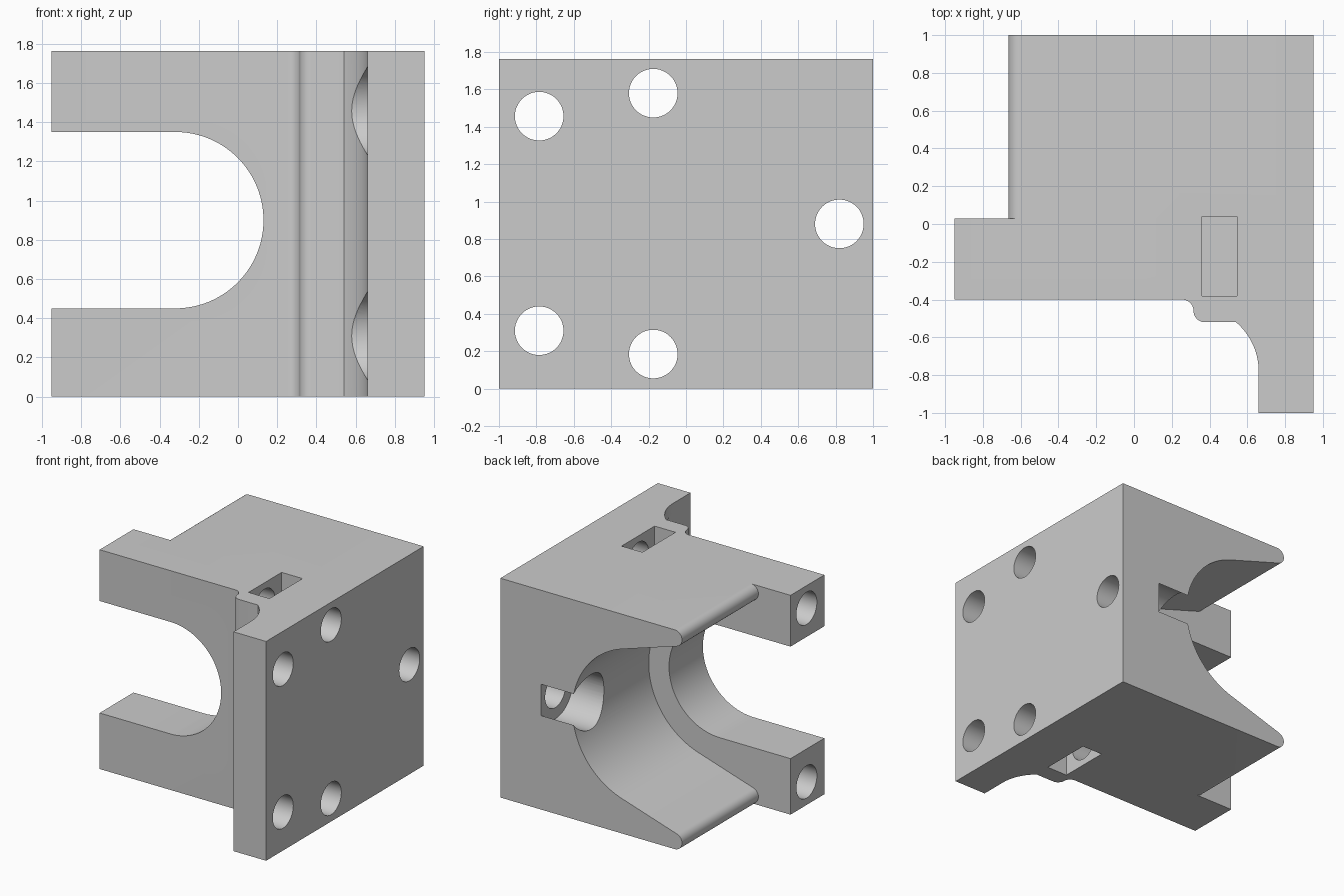
import bpy, bmesh
from math import sin, cos, radians
from mathutils import Vector

if "Cube" in bpy.data.objects:
    bpy.data.objects.remove(bpy.data.objects["Cube"])

HEIGHT, MID = 1.762, 0.881

grey = bpy.data.materials.new("plain grey")
grey.use_nodes = True
colour = (0.6, 0.6, 0.6, 1)
grey.diffuse_color = colour
grey.node_tree.nodes["Principled BSDF"].inputs["Base Color"].default_value = colour


def arc(cx, cy, r, start, end, steps=24):
    angles = [radians(start + (end - start) * i / steps) for i in range(steps + 1)]
    return [(cx + r * cos(a), cy + r * sin(a)) for a in angles]


def extrude(name, outline, axis, low, high):
    """Prism of a 2D outline along axis x (outline y,z), y (x,z) or z (x,y)."""
    def place(p, depth):
        co = list(p)
        co.insert("xyz".index(axis), depth)
        return Vector(co)
    bm = bmesh.new()
    face = bm.faces.new([bm.verts.new(place(p, low)) for p in outline])
    result = bmesh.ops.extrude_face_region(bm, geom=[face])
    verts = [v for v in result["geom"] if isinstance(v, bmesh.types.BMVert)]
    bmesh.ops.translate(bm, verts=verts, vec=place((0, 0), high - low))
    bmesh.ops.recalc_face_normals(bm, faces=bm.faces)
    mesh = bpy.data.meshes.new(name)
    bm.to_mesh(mesh)
    bm.free()
    mesh.materials.append(grey)
    obj = bpy.data.objects.new(name, mesh)
    bpy.context.collection.objects.link(obj)
    return obj


def combine(target, other, operation):
    mod = target.modifiers.new(operation, "BOOLEAN")
    mod.operation, mod.solver, mod.object = operation, "EXACT", other
    bpy.context.view_layer.objects.active = target
    bpy.ops.object.modifier_apply(modifier=mod.name)
    bpy.data.objects.remove(other)


def bore(y, z, r, low, high):
    circle = arc(y, z, r, 0, 360, 48)[:-1]
    combine(bracket, extrude("bore_cutter", circle, "x", low, high), "DIFFERENCE")


# Front half: arms, stepped shoulder and mounting flange seen in plan
plan = [(-0.95, 0.03), (-0.95, -0.4)]
plan += arc(0.255, -0.46, 0.06, 90, 0, 10)
plan += arc(0.375, -0.46, 0.06, 180, 270, 10)
plan += arc(0.318, -0.78, 0.342, 49.5, 0)
plan += [(0.66, -1), (0.95, -1), (0.95, 0.03)]
bracket = extrude("clamp_bracket", plan, "z", 0, HEIGHT)

# Rear half: flared cradle with rounded lips
upper = arc(-0.6, HEIGHT - 0.065, 0.065, 90, 253, 16)
upper += arc(-0.32, MID, 0.63, 73, 0, 32)
lower = [(x, HEIGHT - z) for x, z in reversed(upper[:-1])]
cradle = [(0.95, 0), (0.95, HEIGHT)] + upper + lower
combine(bracket, extrude("cradle", cradle, "y", 0.03, 1), "UNION")

# Round-ended slot between the arms
slot = [(-1.2, 0.45)] + arc(-0.32, 0.9, 0.45, -90, 90, 48) + [(-1.2, 1.35)]
combine(bracket, extrude("slot_cutter", slot, "y", -0.9, 0.2), "DIFFERENCE")

# Upper and lower bolt holes, flange spot faces and nut pockets
nut = [(0.36, -0.38), (0.545, -0.38), (0.545, 0.04), (0.36, 0.04)]
for z_arm, z_flange, bottom, top in ((1.58, 1.457, 1.37, 1.9), (0.185, 0.31, -0.1, 0.39)):
    bore(-0.175, z_arm, 0.13, -1.2, 1.2)
    bore(-0.785, z_flange, 0.13, 0.3, 1.2)
    bore(-0.785, z_flange, 0.225, 0.2, 0.66)
    combine(bracket, extrude("nut_cutter", nut, "z", bottom, top), "DIFFERENCE")

# Rear bolt hole with its counterbore opening through the back
bore(0.82, MID, 0.13, 0.4, 1.2)
bore(0.82, MID, 0.22, 0, 0.587)

bpy.ops.object.select_all(action="DESELECT")
bracket.select_set(True)
bpy.context.view_layer.objects.active = bracket
bpy.ops.object.shade_smooth_by_angle(angle=radians(25))
